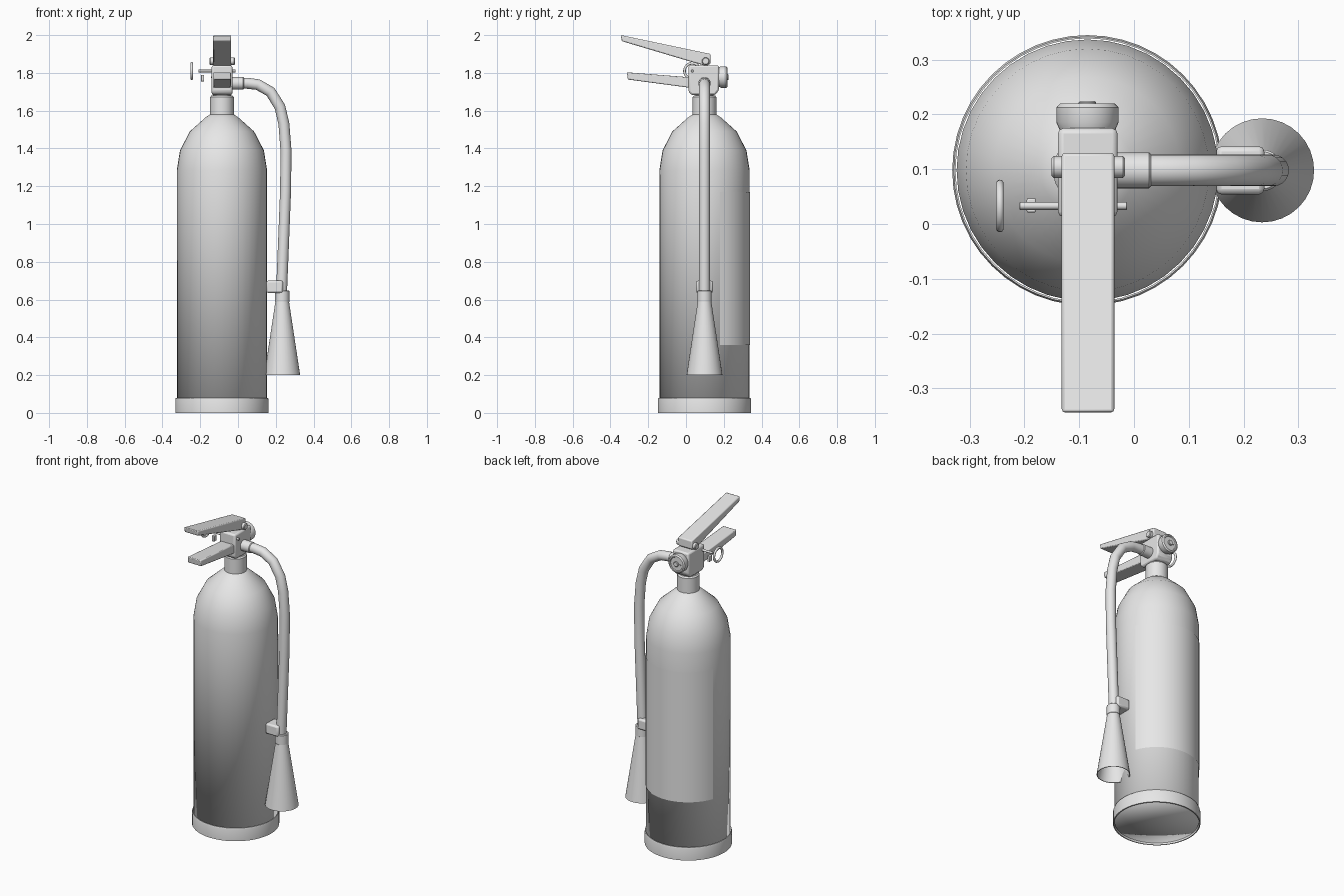
import bpy, bmesh, math
from mathutils import Vector, Matrix

old = bpy.data.objects.get("Cube")
if old:
    bpy.data.objects.remove(old, do_unlink=True)

grey = bpy.data.materials.new("plain_grey")
grey.use_nodes = True
grey.diffuse_color = (0.8, 0.8, 0.8, 1)
grey.node_tree.nodes["Principled BSDF"].inputs["Base Color"].default_value = (0.8, 0.8, 0.8, 1)

CX, CY = -0.085, 0.098      # tank axis
HX = 0.234                  # nozzle axis


def finish(name, bm, bevel=0, segments=2, angle=35):
    bmesh.ops.recalc_face_normals(bm, faces=bm.faces)
    mesh = bpy.data.meshes.new(name)
    bm.to_mesh(mesh)
    bm.free()
    mesh.materials.append(grey)
    ob = bpy.data.objects.new(name, mesh)
    bpy.context.collection.objects.link(ob)
    if bevel:
        mod = ob.modifiers.new("rounded_edges", "BEVEL")
        mod.width, mod.segments = bevel, segments
    bpy.ops.object.select_all(action="DESELECT")
    ob.select_set(True)
    bpy.context.view_layer.objects.active = ob
    if angle:
        bpy.ops.object.shade_smooth_by_angle(angle=math.radians(angle))
    else:
        bpy.ops.object.shade_smooth()
    return ob


def lathe(name, profile, centre, axis="Z", steps=32, angle=35, loop=False):
    """Spin (radius, height) points round an axis."""
    bm = bmesh.new()
    verts = [bm.verts.new((r, 0, h)) for r, h in profile]
    edges = [bm.edges.new(p) for p in zip(verts, verts[1:])]
    if loop:
        edges.append(bm.edges.new((verts[-1], verts[0])))
    bmesh.ops.spin(bm, geom=verts + edges, cent=(0, 0, 0), axis=(0, 0, 1),
                   angle=math.tau, steps=steps, use_merge=True)
    bmesh.ops.remove_doubles(bm, verts=bm.verts, dist=0.0001)
    turn = Vector((0, 0, 1)).rotation_difference(
        {"X": Vector((1, 0, 0)), "Y": Vector((0, 1, 0)), "Z": Vector((0, 0, 1))}[axis])
    bm.transform(Matrix.Translation(centre) @ turn.to_matrix().to_4x4())
    return finish(name, bm, angle=angle)


def rod(name, r, length, centre, axis, edge=0.004, steps=24):
    h = length / 2
    return lathe(name, [(0, -h), (r - edge, -h), (r, edge - h), (r, h - edge),
                        (r - edge, h), (0, h)], centre, axis, steps)


def box(name, low, high, bevel):
    bm = bmesh.new()
    bmesh.ops.create_cube(bm, size=1)
    low, high = Vector(low), Vector(high)
    bm.transform(Matrix.Translation((low + high) / 2) @ Matrix.Diagonal((*(high - low), 1)))
    return finish(name, bm, bevel)


def side_profile(name, points, x0, x1, bevel):
    """Extrude a (y, z) outline across x."""
    bm = bmesh.new()
    face = bm.faces.new([bm.verts.new((x0, y, z)) for y, z in points])
    new = bmesh.ops.extrude_face_region(bm, geom=[face])["geom"]
    bmesh.ops.translate(bm, vec=(x1 - x0, 0, 0),
                        verts=[v for v in new if isinstance(v, bmesh.types.BMVert)])
    return finish(name, bm, bevel)


# Tank, with its bottom just inside the foot ring
lathe("tank", [(0, 0.01), (0.238, 0.01), (0.239, 1.285), (0.222, 1.39), (0.17, 1.49),
               (0.085, 1.566), (0.05, 1.588), (0, 1.588)], (CX, CY, 0), steps=40, angle=0)
lathe("foot_ring", [(0.241, 0), (0.247, 0), (0.247, 0.07), (0.244, 0.08), (0.241, 0.08)],
      (CX, CY, 0), steps=48, loop=True)

# Thin label wrapped round the back
bm = bmesh.new()
columns = []
for i in range(25):
    a = math.radians(20 + 140 * i / 24)
    columns.append([bm.verts.new((CX + 0.2415 * math.cos(a), CY + 0.2415 * math.sin(a), z))
                    for z in (0.36, 1.17)])
for a, b in zip(columns, columns[1:]):
    bm.faces.new((a[0], b[0], b[1], a[1]))
finish("back_label", bm)

# Neck and valve
lathe("neck_collar", [(0, 1.575), (0.063, 1.575), (0.063, 1.672), (0.056, 1.68), (0.048, 1.68),
                      (0.048, 1.70), (0, 1.70)], (CX, CY, 0))
side_profile("valve_block", [(0.013, 1.70), (0.03, 1.683), (0.155, 1.683), (0.175, 1.71),
                             (0.175, 1.84), (0.013, 1.84)], -0.139, -0.03, 0.01)

# Pressure gauge on the back
lathe("gauge", [(0, -0.03), (0.05, -0.03), (0.057, -0.014), (0.057, 0.013), (0.05, 0.02),
                (0.043, 0.02), (0.04, 0.015), (0, 0.015)], (CX, 0.2, 1.778), "Y")
rod("gauge_hub", 0.016, 0.012, (CX, 0.219, 1.778), "Y", 0.003, 16)
box("gauge_needle", (CX - 0.03, 0.215, 1.775), (CX + 0.005, 0.219, 1.781), 0)

# Levers and hinge pin
side_profile("top_lever", [(-0.345, 2.0), (-0.34, 1.968), (0.03, 1.858), (0.11, 1.836),
                           (0.13, 1.85), (0.13, 1.90)], -0.132, -0.036, 0.006)
side_profile("carry_handle", [(-0.313, 1.803), (-0.308, 1.765), (0.03, 1.72), (0.03, 1.776)],
             -0.13, -0.038, 0.005)
rod("hinge_pin", 0.02, 0.134, (-0.0835, 0.104, 1.862), "X")

# Safety pin, tag and pull ring
rod("safety_pin", 0.007, 0.196, (-0.111, 0.033, 1.81), "X", 0.001, 12)
box("pin_tag", (-0.196, 0.021, 1.755), (-0.179, 0.047, 1.79), 0.003)
lathe("pull_ring", [(0.041 + 0.007 * math.cos(i * math.tau / 10),
                     0.007 * math.sin(i * math.tau / 10)) for i in range(10)],
      (-0.245, 0.033, 1.81), "X", 32, loop=True, angle=60)

# Hose and its fitting
rod("hose_fitting", 0.033, 0.09, (-0.014, CY, 1.745), "X")
path = [(0.0, 1.745), (0.05, 1.745), (0.105, 1.738), (0.172, 1.70), (0.222, 1.62), (0.243, 1.53),
        (0.254, 1.39), (0.252, 1.18), (0.241, 0.9), (0.23, 0.63)]
bm = bmesh.new()
rings = []
for i, (x, z) in enumerate(path):
    px, pz = path[max(i - 1, 0)]
    nx, nz = path[min(i + 1, len(path) - 1)]
    t = Vector((nx - px, 0, nz - pz)).normalized()
    side = Vector((-t.z, 0, t.x))
    ring = []
    for k in range(20):
        a = k * math.tau / 20
        ring.append(bm.verts.new(Vector((x, CY, z)) + 0.029 * (
            side * math.cos(a) + Vector((0, 1, 0)) * math.sin(a))))
    rings.append(ring)
for a, b in zip(rings, rings[1:]):
    for k in range(20):
        bm.faces.new((a[k], a[k - 1], b[k - 1], b[k]))
bm.faces.new(rings[0])
bm.faces.new(rings[-1])
finish("hose", bm, angle=60)

# Nozzle horn and clip
rod("nozzle_collar", 0.038, 0.065, (HX, CY, 0.616), "Z")
lathe("nozzle_horn", [(0, 0.59), (0.036, 0.59), (0.095, 0.2), (0.091, 0.2), (0.03, 0.57),
                      (0, 0.57)], (HX, CY, 0))
box("hose_clip", (0.15, 0.054, 0.635), (0.238, 0.142, 0.7), 0.01)
